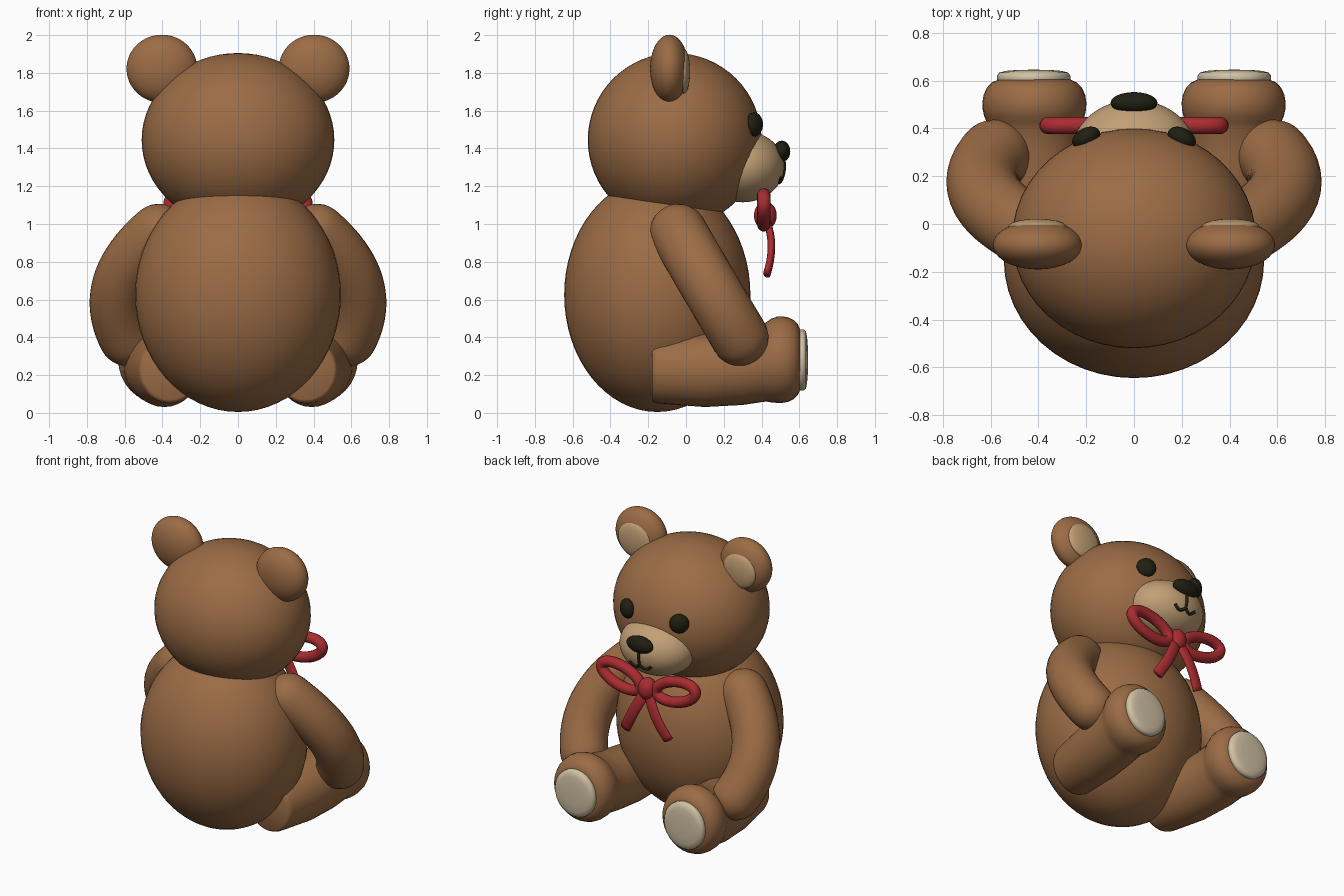
import bpy, bmesh, math
from mathutils import Vector as V

if "Cube" in bpy.data.objects:
    bpy.data.objects.remove(bpy.data.objects["Cube"])


def material(name, rgb):
    m = bpy.data.materials.new(name)
    m.diffuse_color = (*rgb, 1)
    m.use_nodes = True
    m.node_tree.nodes["Principled BSDF"].inputs["Base Color"].default_value = m.diffuse_color
    return m


BROWN = material("brown fur", (0.33, 0.15, 0.06))
TAN = material("tan fur", (0.54, 0.35, 0.18))
CREAM = material("cream pad", (0.64, 0.54, 0.37))
DARK = material("dark nose", (0.015, 0.014, 0.006))
RED = material("red ribbon", (0.40, 0.025, 0.03))


def finish(name, bm, mat):
    bmesh.ops.recalc_face_normals(bm, faces=bm.faces)
    for f in bm.faces:
        f.smooth = True
    me = bpy.data.meshes.new(name)
    bm.to_mesh(me)
    bm.free()
    me.materials.append(mat)
    ob = bpy.data.objects.new(name, me)
    bpy.context.collection.objects.link(ob)
    return ob


def ball(name, loc, radii, mat, rot_z=0):
    bm = bmesh.new()
    bmesh.ops.create_uvsphere(bm, u_segments=48, v_segments=32, radius=1)
    for v in bm.verts:
        v.co = V((v.co.x * radii[0], v.co.y * radii[1], v.co.z * radii[2]))
    ob = finish(name, bm, mat)
    ob.location, ob.rotation_euler.z = loc, rot_z
    return ob


def loft(name, rings, mat, ref, n=32):
    """Skin rings of (centre, normal, radius u, radius v), capped at both ends."""
    bm = bmesh.new()
    loops = []
    for c, nrm, ru, rv in rings:
        u = nrm.cross(V(ref)).normalized()
        w = nrm.cross(u).normalized()
        angles = [2 * math.pi * i / n for i in range(n)]
        loops.append([bm.verts.new(c + u * ru * math.cos(a) + w * rv * math.sin(a)) for a in angles])
    for a, b in zip(loops, loops[1:]):
        for i in range(n):
            bm.faces.new((a[i], a[(i + 1) % n], b[(i + 1) % n], b[i]))
    bm.faces.new(loops[0])
    bm.faces.new(loops[-1])
    return finish(name, bm, mat)


def bezier(p0, p1, p2, steps):
    """Points and tangents along a quadratic curve."""
    p0, p1, p2 = V(p0), V(p1), V(p2)
    for i in range(steps + 1):
        t = i / steps
        yield (p0 * (1 - t) ** 2 + p1 * 2 * t * (1 - t) + p2 * t * t,
               ((p1 - p0) * (1 - t) + (p2 - p1) * t).normalized())


def tube(name, pts, radius, mat, closed=False):
    cu = bpy.data.curves.new(name, 'CURVE')
    cu.dimensions = '3D'
    cu.bevel_depth, cu.bevel_resolution, cu.use_fill_caps = radius, 5, True
    sp = cu.splines.new('POLY')
    sp.points.add(len(pts) - 1)
    for p, co in zip(sp.points, pts):
        p.co = (*co, 1)
    sp.use_cyclic_u = closed
    sp.use_smooth = True
    cu.materials.append(mat)
    ob = bpy.data.objects.new(name, cu)
    bpy.context.collection.objects.link(ob)


# Body, head and face
ball("body", (0, -0.152, 0.625), (0.545, 0.493, 0.62), BROWN)
ball("head", (0, -0.06, 1.445), (0.51, 0.46, 0.46), BROWN)
MC, MR = V((0, 0.30, 1.305)), V((0.26, 0.22, 0.19))
ball("muzzle", MC, MR, TAN)
ball("nose", (0, 0.507, 1.385), (0.098, 0.045, 0.056), DARK)


def on_muzzle(x, z):
    d = 1 - ((x - MC.x) / MR.x) ** 2 - ((z - MC.z) / MR.z) ** 2
    return (x, MC.y + MR.y * math.sqrt(d), z)


tube("mouth_line", [on_muzzle(0, 1.36 - 0.02 * i) for i in range(7)], 0.01, DARK)

for s, side in ((-1, "left"), (1, "right")):
    # Smile, eyes and ears
    tube(side + "_mouth", [on_muzzle(s * 0.01 * i, 1.242 - 0.022 * math.sin(math.pi * i / 7.5))
                           for i in range(9)], 0.01, DARK)
    ball(side + "_eye", (s * 0.2, 0.36, 1.527), (0.063, 0.042, 0.064), DARK, -s * 0.5)
    ball(side + "_ear", (s * 0.403, -0.088, 1.822), (0.187, 0.102, 0.18), BROWN)
    ball(side + "_inner_ear", (s * 0.405, -0.012, 1.808), (0.122, 0.034, 0.118), TAN)

    # Arm: bent tube with round ends
    R = 0.152
    path = list(bezier((s * 0.42, -0.04, 0.955), (s * 0.735, 0.115, 0.685), (s * 0.585, 0.285, 0.40), 20))
    rings = [(c, t, R, R) for c, t in path]
    caps = [math.radians(a) for a in (12, 25, 38, 51, 64, 77, 88)]
    (c0, t0), (c1, t1) = path[0], path[-1]
    head = [(c0 - t0 * R * math.sin(a), t0, R * math.cos(a), R * math.cos(a)) for a in reversed(caps)]
    tail = [(c1 + t1 * R * math.sin(a), t1, R * math.cos(a), R * math.cos(a)) for a in caps]
    loft(side + "_arm", head + rings + tail, BROWN, (0, 1, 0))

    # Leg with bulging foot: y, centre x, centre z, radius
    prof = [(-0.18, 0.36, 0.225, 0.155), (-0.172, 0.36, 0.225, 0.168), (-0.15, 0.362, 0.225, 0.175),
            (0.1, 0.39, 0.227, 0.196), (0.3, 0.41, 0.245, 0.203), (0.40, 0.415, 0.262, 0.205),
            (0.425, 0.416, 0.27, 0.21), (0.45, 0.417, 0.277, 0.221), (0.48, 0.417, 0.281, 0.228),
            (0.51, 0.417, 0.282, 0.229), (0.54, 0.417, 0.282, 0.224), (0.57, 0.417, 0.282, 0.21),
            (0.592, 0.417, 0.282, 0.188), (0.604, 0.417, 0.282, 0.16), (0.606, 0.417, 0.282, 0.1)]
    loft(side + "_leg", [(V((s * x, y, z)), V((0, 1, 0)), r * 0.95, r) for y, x, z, r in prof],
         BROWN, (0, 0, 1))
    # Foot pad: soft-edged disc
    pad = [(0.585, 0.15), (0.605, 0.158), (0.622, 0.158), (0.634, 0.148), (0.641, 0.12),
           (0.645, 0.07), (0.646, 0.01)]
    loft(side + "_foot_pad", [(V((s * 0.42, y, 0.28)), V((0, 1, 0)), r * 0.97, r * 1.03) for y, r in pad],
         CREAM, (0, 0, 1))

    # Bow loop and ribbon tail
    tilt, pts = math.radians(15), []
    for i in range(40):
        a = 2 * math.pi * i / 40
        p, q = 0.155 * math.cos(a), 0.07 * math.sin(a)
        pts.append((s * (0.21 + p * math.cos(tilt) - q * math.sin(tilt)), 0.412,
                    1.075 + p * math.sin(tilt) + q * math.cos(tilt)))
    tube(side + "_bow_loop", pts, 0.036, RED, True)
    ribbon = bezier((s * 0.01, 0.42, 1.03), (s * 0.07, 0.48, 0.90), (s * 0.165, 0.428, 0.735), 14)
    loft(side + "_bow_tail", [(c, t, 0.038, 0.02) for c, t in ribbon], RED, (0, 1, 0), 20)

# Bow knot
ball("bow_knot", (0, 0.42, 1.045), (0.062, 0.06, 0.075), RED)
